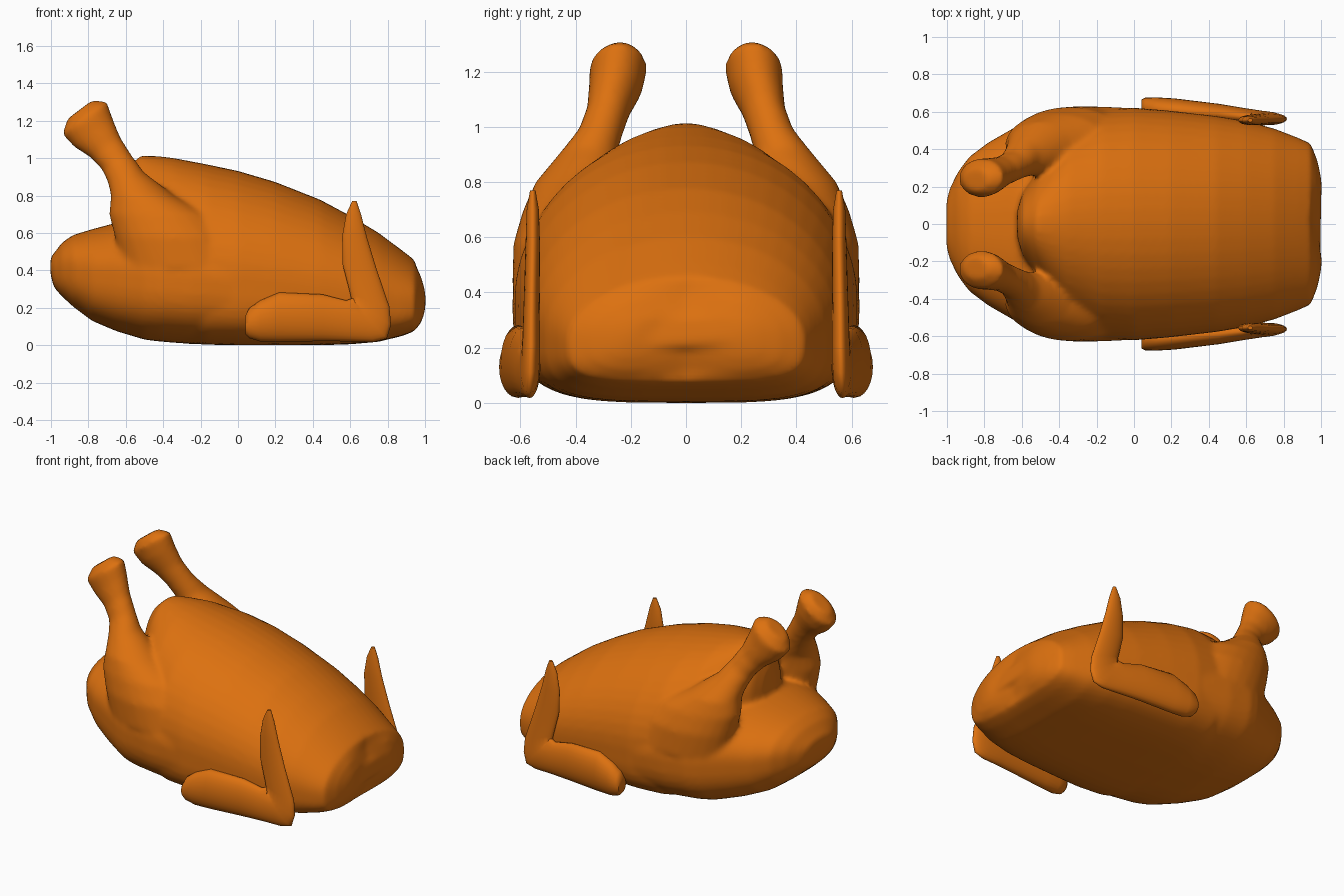
import bpy, bmesh, math

skin = bpy.data.materials.new("roasted orange")
skin.diffuse_color = (0.72, 0.165, 0.005, 1)


def loft(name, rings):
    """Skin a list of equal-sized point rings and cap both ends."""
    bm = bmesh.new()
    rows = [[bm.verts.new(p) for p in ring] for ring in rings]
    n = len(rows[0])
    for a, b in zip(rows, rows[1:]):
        for i in range(n):
            j = (i + 1) % n
            bm.faces.new((a[i], a[j], b[j], b[i]))
    bm.faces.new(rows[0])
    bm.faces.new(rows[-1])
    bmesh.ops.recalc_face_normals(bm, faces=bm.faces[:])
    mesh = bpy.data.meshes.new(name)
    bm.to_mesh(mesh)
    bm.free()
    mesh.materials.append(skin)
    obj = bpy.data.objects.new(name, mesh)
    bpy.context.collection.objects.link(obj)
    return obj


def select(objs):
    bpy.ops.object.select_all(action='DESELECT')
    for o in objs:
        o.select_set(True)
    bpy.context.view_layer.objects.active = objs[0]


def power(v, n):
    return math.copysign(abs(v) ** (2 / n), v)


def body_ring(x, bottom, top, half, middle=0.4, n_top=2.0, n_low=3.8, n=48):
    """Cross-section across x: domed above, boxy below, with a shallow neck dent."""
    zm = bottom + (top - bottom) * middle
    pts = []
    for i in range(n):
        c, s = math.cos(2 * math.pi * i / n), math.sin(2 * math.pi * i / n)
        e = n_top if s >= 0 else n_low
        h = top - zm if s >= 0 else zm - bottom
        y = half * power(c, e)
        dent = 0.03 * max(0, 1 - abs(y) / 0.21) if x > 0.96 else 0
        pts.append((x - dent, y, zm + h * power(s, e)))
    return pts


def limb_ring(side, x, y, z, wide, thick, tilt, n=24):
    """Ellipse spanned by y and a direction tilted in the xz plane."""
    t = math.radians(tilt)
    pts = []
    for i in range(n):
        a = 2 * math.pi * i / n
        u = wide * math.cos(a)
        pts.append((x + u * math.cos(t), side * (y + thick * math.sin(a)), z + u * math.sin(t)))
    return pts


# Main body with the breast: x, bottom, top, half width
breast = [
    (-0.625, 0.60, 0.84, 0.07), (-0.60, 0.50, 0.94, 0.16), (-0.52, 0.30, 1.015, 0.28),
    (-0.44, 0.06, 1.012, 0.43), (-0.35, 0.02, 1.002, 0.53), (-0.17, 0.003, 0.968, 0.612),
    (0.0, 0.0, 0.932, 0.622), (0.2, 0.0, 0.873, 0.605), (0.44, 0.0, 0.778, 0.577),
    (0.6, 0.005, 0.692, 0.55), (0.75, 0.018, 0.602, 0.51), (0.88, 0.05, 0.505, 0.46),
    (0.945, 0.075, 0.455, 0.43), (0.98, 0.115, 0.40, 0.34), (0.998, 0.16, 0.345, 0.26),
    (1.006, 0.20, 0.32, 0.20),
]
parts = [loft("body", [body_ring(*s) for s in breast])]

# Rounded rear end below the breast
rear = [
    (-1.003, 0.38, 0.47, 0.12), (-0.985, 0.31, 0.49, 0.19), (-0.94, 0.26, 0.55, 0.28),
    (-0.88, 0.205, 0.59, 0.36), (-0.78, 0.13, 0.62, 0.435), (-0.65, 0.075, 0.655, 0.51),
    (-0.5, 0.03, 0.67, 0.59), (-0.42, 0.02, 0.67, 0.617), (-0.25, 0.006, 0.66, 0.63),
    (-0.05, 0.005, 0.62, 0.622), (0.2, 0.01, 0.55, 0.58),
]
parts.append(loft("rear", [body_ring(*s, 0.55, 2.2, 3.0) for s in rear]))

# Leg from bone knob down to thigh: x, y, z, width, thickness, tilt
leg = [
    (-0.845, 0.235, 1.26, 0.085, 0.06, 37), (-0.82, 0.245, 1.215, 0.148, 0.105, 36),
    (-0.775, 0.255, 1.14, 0.13, 0.097, 38), (-0.71, 0.28, 1.06, 0.097, 0.08, 36),
    (-0.65, 0.31, 0.98, 0.088, 0.082, 28), (-0.60, 0.355, 0.90, 0.10, 0.105, 15),
    (-0.51, 0.405, 0.80, 0.17, 0.14, 0), (-0.42, 0.425, 0.70, 0.27, 0.165, 0),
    (-0.35, 0.435, 0.58, 0.31, 0.19, 0), (-0.29, 0.44, 0.42, 0.33, 0.19, 0),
    (-0.23, 0.41, 0.27, 0.32, 0.18, 0), (-0.18, 0.35, 0.13, 0.26, 0.14, 0),
]

# Wing from shoulder through elbow to upright tip
wing = [
    (0.04, 0.625, 0.11, 0.05, 0.04, 90), (0.06, 0.62, 0.118, 0.08, 0.055, 90),
    (0.12, 0.615, 0.13, 0.11, 0.062, 90), (0.22, 0.607, 0.15, 0.132, 0.064, 90),
    (0.45, 0.59, 0.147, 0.125, 0.053, 90), (0.59, 0.575, 0.13, 0.11, 0.045, 96),
    (0.67, 0.567, 0.135, 0.13, 0.04, 115), (0.70, 0.565, 0.142, 0.143, 0.037, 132),
    (0.712, 0.562, 0.175, 0.125, 0.034, 148), (0.705, 0.56, 0.24, 0.11, 0.032, 162),
    (0.65, 0.558, 0.42, 0.092, 0.028, 172), (0.623, 0.555, 0.58, 0.066, 0.026, 178),
    (0.618, 0.555, 0.70, 0.04, 0.022, 180), (0.622, 0.555, 0.77, 0.012, 0.01, 180),
]

wings = []
for label, side in (("front", -1), ("back", 1)):
    parts.append(loft(label + "_leg", [limb_ring(side, *s) for s in leg]))
    wings.append(loft(label + "_wing", [limb_ring(side, *s) for s in wing]))

# Fuse body, rear and legs into one softly blended skin
select(parts)
bpy.ops.object.join()
body = parts[0]
fuse = body.modifiers.new("fuse", 'REMESH')
fuse.mode = 'VOXEL'
fuse.voxel_size = 0.016
blend = body.modifiers.new("blend", 'SMOOTH')
blend.factor = 0.5
blend.iterations = 8
for m in ("fuse", "blend"):
    bpy.ops.object.modifier_apply(modifier=m)
body.data.materials.clear()
body.data.materials.append(skin)

for obj in [body] + wings:
    select([obj])
    bpy.ops.object.shade_smooth_by_angle(angle=math.radians(60))
